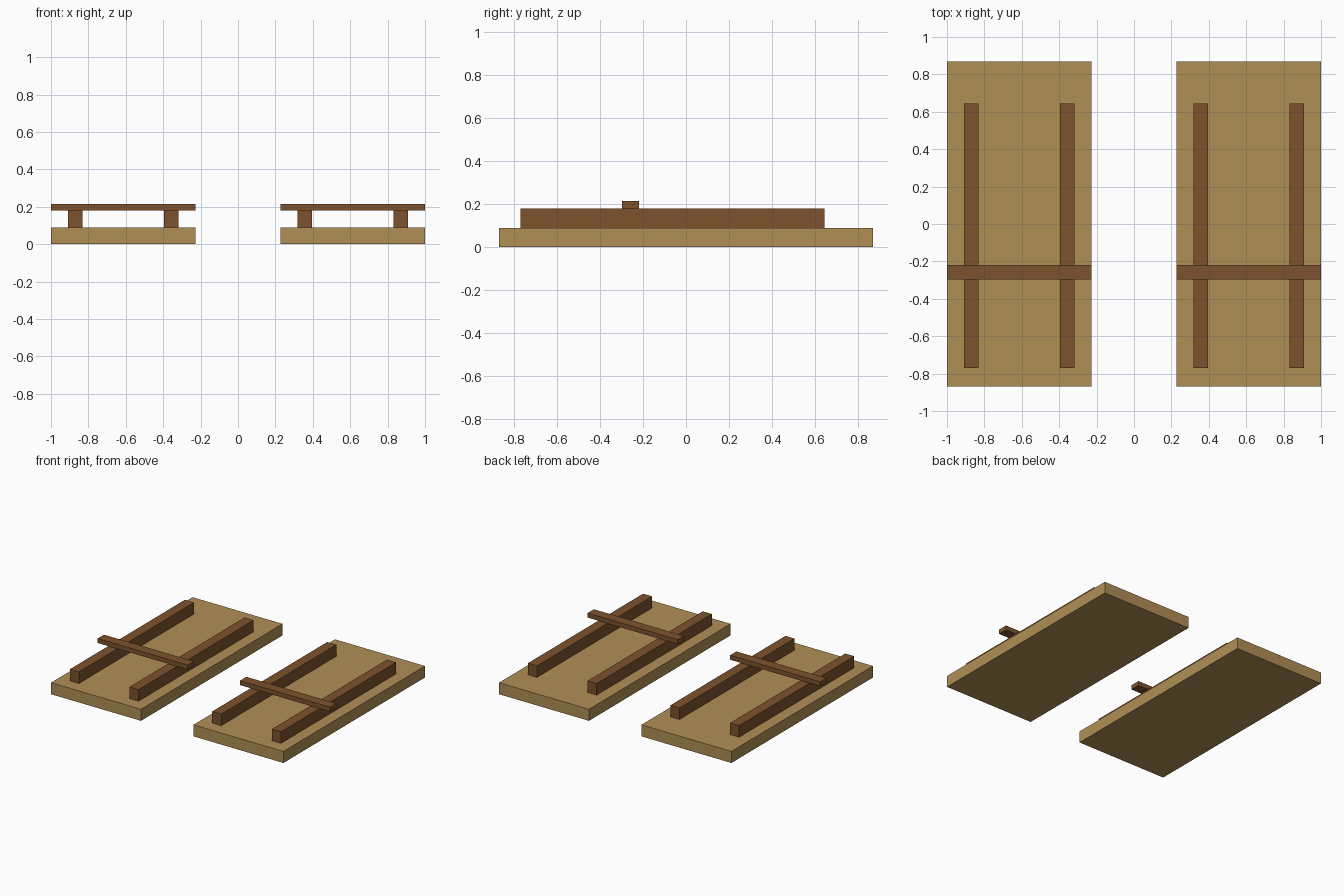
import bpy
import bmesh
from mathutils import Matrix, Vector

if "Cube" in bpy.data.objects:
    bpy.data.objects.remove(bpy.data.objects["Cube"])


def make_material(name, color):
    mat = bpy.data.materials.new(name)
    mat.diffuse_color = (*color, 1.0)
    mat.use_nodes = True
    mat.node_tree.nodes["Principled BSDF"].inputs["Base Color"].default_value = mat.diffuse_color
    return mat


def box(name, lo, hi, mat):
    """Axis-aligned box between two corners."""
    lo, hi = Vector(lo), Vector(hi)
    bm = bmesh.new()
    bmesh.ops.create_cube(bm, size=1.0, matrix=Matrix.Diagonal((*(hi - lo), 1.0)))
    mesh = bpy.data.meshes.new(name)
    bm.to_mesh(mesh)
    bm.free()
    mesh.materials.append(mat)
    obj = bpy.data.objects.new(name, mesh)
    obj.location = (lo + hi) / 2
    bpy.context.collection.objects.link(obj)
    return obj


light_wood = make_material("light_wood", (0.434, 0.275, 0.093))
dark_wood = make_material("dark_wood", (0.205, 0.084, 0.026))

CENTER_X = 0.613      # centre of each panel
HALF_WIDTH = 0.387
RAIL_OFFSET = 0.257   # rail centre from panel centre
RAIL_HALF = 0.039
PANEL_TOP, RAIL_TOP, BAR_TOP = 0.09, 0.18, 0.215

for side, sign in (("left", -1), ("right", 1)):
    cx = sign * CENTER_X
    # Thick base panel
    box(f"{side}_panel", (cx - HALF_WIDTH, -0.87, 0),
        (cx + HALF_WIDTH, 0.87, PANEL_TOP), light_wood)
    # Two long rails on the panel
    for place, s in (("outer", sign), ("inner", -sign)):
        rx = cx + s * RAIL_OFFSET
        box(f"{side}_{place}_rail", (rx - RAIL_HALF, -0.77, PANEL_TOP),
            (rx + RAIL_HALF, 0.645, RAIL_TOP), dark_wood)
    # Crossbar resting on the rails
    box(f"{side}_crossbar", (cx - HALF_WIDTH, -0.297, RAIL_TOP),
        (cx + HALF_WIDTH, -0.22, BAR_TOP), dark_wood)
